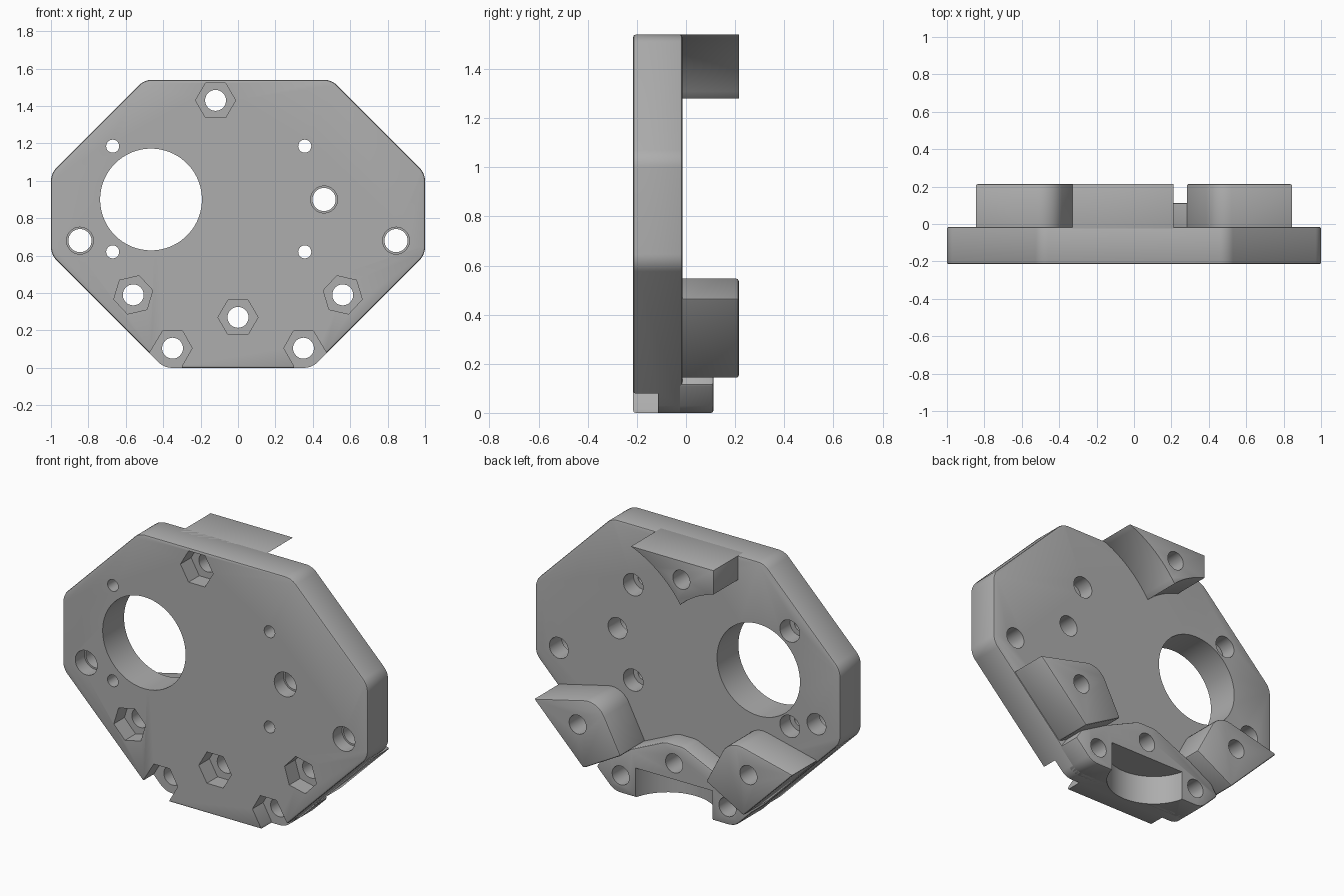
import bpy, bmesh, math
from mathutils import Vector

if "Cube" in bpy.data.objects:
    bpy.data.objects.remove(bpy.data.objects["Cube"], do_unlink=True)

grey = bpy.data.materials.new("mid_grey")
grey.use_nodes = True
grey.diffuse_color = (0.42, 0.42, 0.42, 1)
grey.node_tree.nodes["Principled BSDF"].inputs["Base Color"].default_value = (0.42, 0.42, 0.42, 1)

FRONT, BACK, PAD_BACK, BLOCK_BACK = -0.215, -0.015, 0.112, 0.215
SUNK = BACK - 0.05


def arc(cx, cz, r, a0, a1, n):
    """Points along an arc, angles in radians."""
    return [(cx + r * math.cos(a0 + (a1 - a0) * i / n),
             cz + r * math.sin(a0 + (a1 - a0) * i / n)) for i in range(n + 1)]


def circle(cx, cz, r, n=48, turn=0):
    return arc(cx, cz, r, turn, turn + math.tau, n)[:-1]


def rounded(corners, n=7):
    """Polygon from (x, z, radius) corners, with each corner rounded."""
    out = []
    for i, (x, z, r) in enumerate(corners):
        p = Vector((x, z))
        if r == 0:
            out.append((x, z))
            continue
        a = (Vector(corners[i - 1][:2]) - p).normalized()
        b = (Vector(corners[(i + 1) % len(corners)][:2]) - p).normalized()
        half = a.angle(b) / 2
        c = p + (a + b).normalized() * (r / math.sin(half))
        t = p + a * (r / math.tan(half)) - c
        u = p + b * (r / math.tan(half)) - c
        sweep = math.atan2(t.x * u.y - t.y * u.x, t.dot(u))
        start = math.atan2(t.y, t.x)
        out += arc(c.x, c.y, r, start, start + sweep, n)
    return out


def mirrored(points):
    return [(-x, *rest) for x, *rest in points]


def prism(name, outline, y0, y1):
    """Extrude an (x, z) outline from y0 to y1."""
    bm = bmesh.new()
    face = bm.faces.new([bm.verts.new((x, y0, z)) for x, z in outline])
    ext = bmesh.ops.extrude_face_region(bm, geom=[face])
    for v in ext["geom"]:
        if isinstance(v, bmesh.types.BMVert):
            v.co.y = y1
    bmesh.ops.recalc_face_normals(bm, faces=bm.faces)
    mesh = bpy.data.meshes.new(name)
    bm.to_mesh(mesh)
    bm.free()
    obj = bpy.data.objects.new(name, mesh)
    bpy.context.collection.objects.link(obj)
    mesh.materials.append(grey)
    return obj


def activate(obj):
    bpy.ops.object.select_all(action='DESELECT')
    obj.select_set(True)
    bpy.context.view_layer.objects.active = obj


# Octagonal plate
half = [(0.395, 0, 0.1), (1, 0.605, 0.1), (1, 1.04, 0.1), (0.5, 1.54, 0.1)]
plate = prism("plate", rounded(half + mirrored(half)[::-1]), FRONT, BACK)

# Side blocks on the back
block = rounded([(0.85, 0.465, 0), (0.525, 0.14, 0), (0.28, 0.277, 0), (0.43, 0.565, 0.12)])
blocks = [prism("left_block", block, SUNK, BLOCK_BACK),
          prism("right_block", mirrored(block), SUNK, BLOCK_BACK)]

# Top block, hollowed by two arcs that clear round neighbours
top = [(-0.33, 1.54), (0.21, 1.54)]
top += arc(0.46, 0.9, 0.687, math.atan2(0.64, -0.25), math.atan2(0.38, -0.573), 12)
top += arc(-0.46, 0.9, 0.515, math.atan2(0.385, 0.343), math.atan2(0.498, 0.13), 12)
blocks.append(prism("top_block", top, SUNK, BLOCK_BACK))

# Low bottom pad
pad = [(0.395, 0, 0.1), (0.51, 0.115, 0), (0.42, 0.25, 0), (0.28, 0.28, 0), (0.06, 0.38, 0.1)]
blocks.append(prism("bottom_pad", rounded(pad + mirrored(pad)[::-1]), SUNK, PAD_BACK))

# Cutters
cutters = []


def cut(outline, y0=-0.5, y1=0.5):
    cutters.append(prism("cutter", outline, y0, y1))


NUT_FLOOR = -0.115
cut(circle(-0.465, 0.9, 0.272, 96))
# Bolt holes with hexagonal nut pockets
for x, z, turn in [(-0.12, 1.43, 0), (0, 0.27, 0), (-0.56, 0.39, 13), (0.56, 0.39, -13)]:
    cut(circle(x, z, 0.056, 32))
    cut(circle(x, z, 0.107, 6, math.radians(turn) + (math.pi if x > 0 else 0)), -0.5, NUT_FLOOR)
# Corner nut pockets open to the outside
corner = [(0.245, 0.105), (0.297, 0.198), (0.402, 0.198), (0.47, 0.085),
          (0.6, -0.1), (0.31, -0.1), (0.298, 0.012)]
for side, shape in ((1, corner), (-1, mirrored(corner))):
    cut(circle(side * 0.35, 0.105, 0.056, 32))
    cut(shape, -0.5, NUT_FLOOR)
# Plain holes, slightly wider in front
for x, z in [(-0.845, 0.68), (0.845, 0.68), (0.46, 0.9)]:
    cut(circle(x, z, 0.062, 32))
    cut(circle(x, z, 0.072, 32), -0.5, -0.13)
# Small screw holes with counterbores in the back
for x in (-0.67, 0.357):
    for z in (0.62, 1.185):
        cut(circle(x, z, 0.035, 24))
        cut(circle(x, z, 0.065, 32), -0.11, 0.1)
# Upright round recess under the pad
recess = prism("cutter", circle(0, 0, 0.26, 64), -0.175, 0.1)
recess.rotation_euler.x = -math.pi / 2
recess.location.y = 0.17
cutters.append(recess)
bpy.context.view_layer.update()
if max((recess.matrix_world @ v.co).z for v in recess.data.vertices) < 0.15:
    recess.rotation_euler.x = math.pi / 2
    bpy.context.view_layer.update()

# Soften the rims, cut and shade
for obj in [plate] + blocks:
    activate(obj)
    rim = obj.modifiers.new("rim", 'BEVEL')
    rim.width = 0.01
    rim.segments = 2
    rim.limit_method = 'ANGLE'
    rim.angle_limit = math.radians(60)
    bpy.ops.object.modifier_apply(modifier="rim")
    for c in cutters:
        hole = obj.modifiers.new("hole", 'BOOLEAN')
        hole.operation = 'DIFFERENCE'
        hole.solver = 'EXACT'
        hole.object = c
        bpy.ops.object.modifier_apply(modifier="hole")
    bpy.ops.object.shade_smooth_by_angle(angle=math.radians(30))

for c in cutters:
    bpy.data.objects.remove(c, do_unlink=True)
